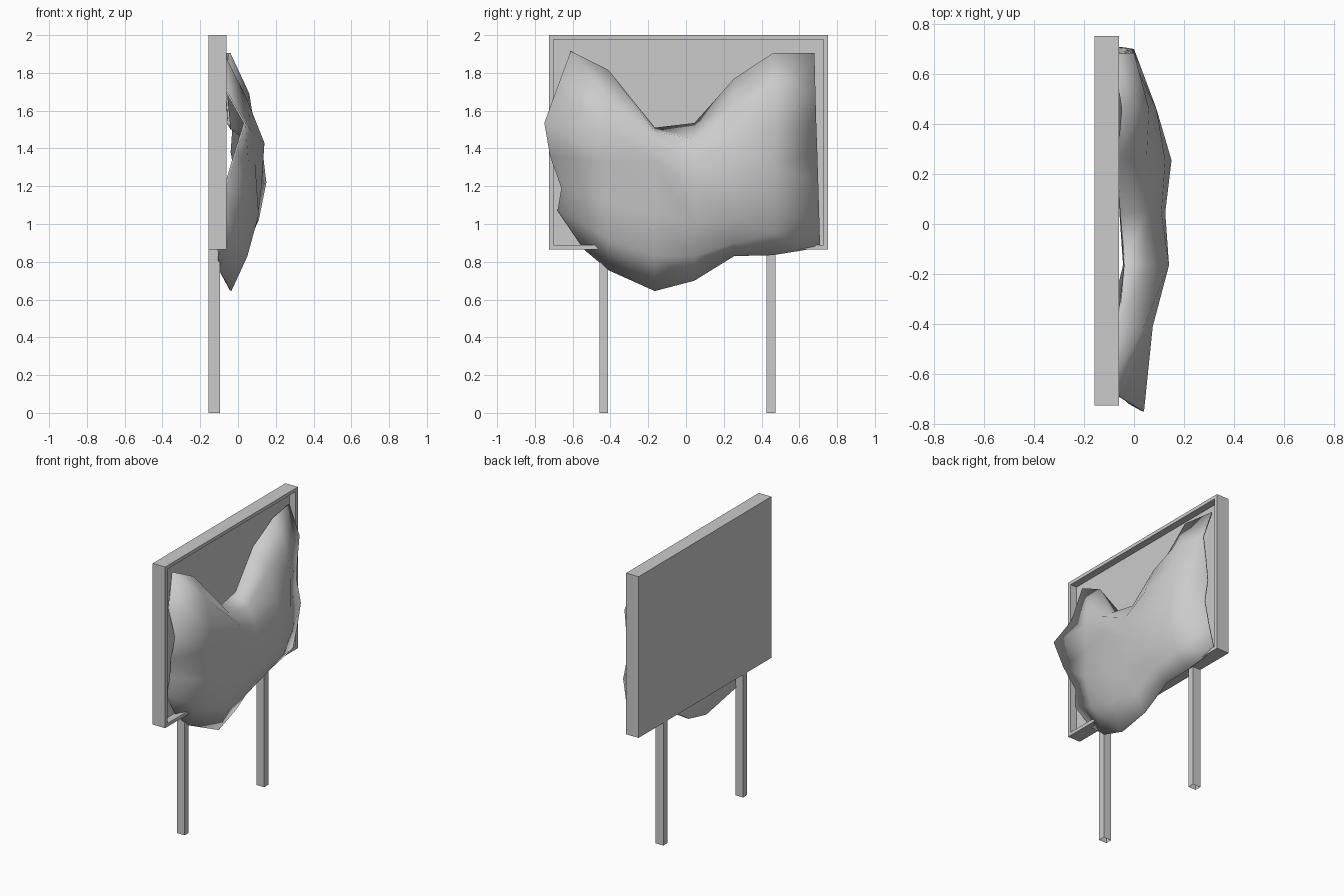
import bpy, bmesh
from mathutils import Vector

if "Cube" in bpy.data.objects:
    bpy.data.objects.remove(bpy.data.objects["Cube"])


def make_object(name, bm):
    me = bpy.data.meshes.new(name)
    bmesh.ops.recalc_face_normals(bm, faces=bm.faces)
    bm.to_mesh(me)
    bm.free()
    ob = bpy.data.objects.new(name, me)
    bpy.context.collection.objects.link(ob)
    return ob


def box(lo, hi):
    bm = bmesh.new()
    bmesh.ops.create_cube(bm, size=1)
    lo, hi = Vector(lo), Vector(hi)
    for v in bm.verts:
        v.co = (lo + hi) / 2 + v.co * (hi - lo)
    bm.normal_update()
    return bm


def face_towards(bm, d):
    return max(bm.faces, key=lambda f: f.normal.dot(Vector(d)))


# Board with a recessed panel inside a narrow rim
bm = box((-0.157, -0.725, 0.865), (-0.06, 0.752, 2.0))
panel = face_towards(bm, (1, 0, 0))
bmesh.ops.inset_individual(bm, faces=[panel], thickness=0.034)
ext = bmesh.ops.extrude_discrete_faces(bm, faces=[panel])
bmesh.ops.translate(bm, verts=ext["faces"][0].verts, vec=(-0.05, 0, 0))
make_object("board", bm)

# Two posts, open at the bottom
for side, y in (("left", -0.436), ("right", 0.45)):
    bm = box((-0.155, y - 0.023, 0), (-0.095, y + 0.023, 0.866))
    bmesh.ops.delete(bm, geom=[face_towards(bm, (0, 0, -1))], context="FACES_ONLY")
    make_object(side + "_post", bm)

# Draped cloth: hanging profiles (x, z) from top hem to bottom hem, by column
left_y = [-0.61, -0.69, -0.75, -0.72, -0.66, -0.68, -0.54]
right_y = [0.68, 0.685, 0.69, 0.695, 0.70, 0.705, 0.71]
columns = [
    (left_y, [(-.08, 1.915), (-.055, 1.70), (.04, 1.535), (-.015, 1.36), (-.065, 1.19), (-.08, 1.07), (-.10, .865)]),
    ([-.41] * 7, [(-.06, 1.815), (.04, 1.68), (.075, 1.49), (.055, 1.33), (.07, 1.12), (.01, .92), (-.095, .755)]),
    ([-.165] * 7, [(-.035, 1.51), (.05, 1.49), (.14, 1.43), (.09, 1.33), (.11, 1.05), (.05, .83), (-.035, .645)]),
    ([.045] * 7, [(-.05, 1.535), (.05, 1.45), (.11, 1.34), (.125, 1.2), (.10, 1.0), (.03, .83), (-.05, .70)]),
    ([.255] * 7, [(-.06, 1.77), (.05, 1.62), (.125, 1.43), (.15, 1.22), (.11, 1.02), (.04, .9), (-.06, .83)]),
    ([.46] * 7, [(-.04, 1.905), (.06, 1.69), (.09, 1.5), (.09, 1.3), (.09, 1.12), (.03, .95), (-.06, .835)]),
    (right_y, [(-.075, 1.905), (0, 1.70), (-.02, 1.52), (-.03, 1.38), (0, 1.22), (-.03, 1.05), (-.07, .875)]),
]
bm = bmesh.new()
grid = [[bm.verts.new((x, y, z)) for y, (x, z) in zip(ys, prof)] for ys, prof in columns]
for a, b in zip(grid, grid[1:]):
    for i in range(6):
        bm.faces.new((a[i], a[i + 1], b[i + 1], b[i]))
for f in bm.faces:
    f.smooth = True
cloth = make_object("draped_cloth", bm)
if sum(p.normal.x for p in cloth.data.polygons) < 0:
    cloth.data.flip_normals()
solid = cloth.modifiers.new("thickness", "SOLIDIFY")
solid.thickness = 0.01
solid.offset = -1
